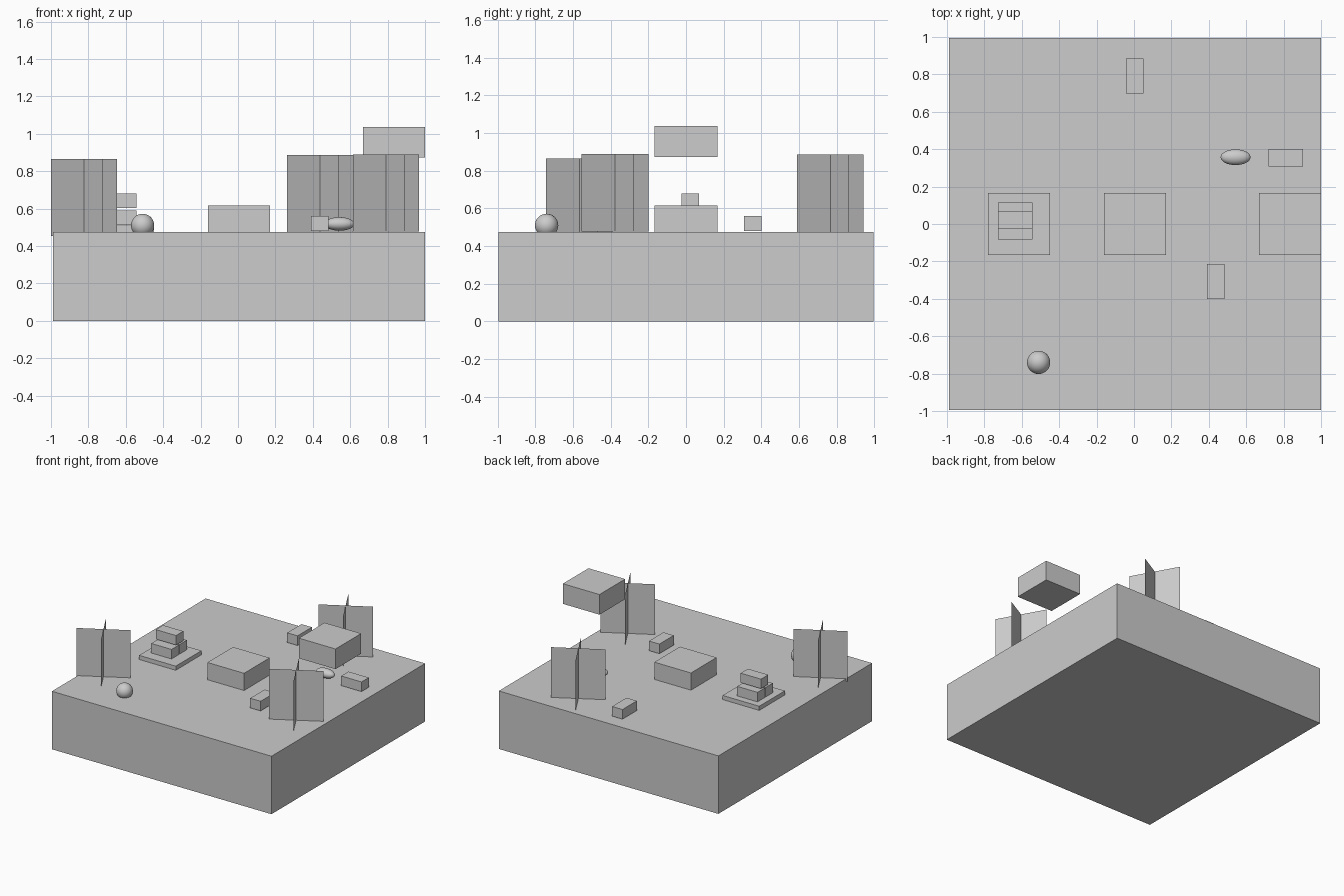
import bpy, bmesh, math
from mathutils import Matrix

if "Cube" in bpy.data.objects:
    bpy.data.objects.remove(bpy.data.objects["Cube"])

GREY = bpy.data.materials.new("light_grey")
GREY.diffuse_color = (0.604, 0.604, 0.604, 1)
GREY.use_nodes = True
GREY.node_tree.nodes["Principled BSDF"].inputs["Base Color"].default_value = GREY.diffuse_color


def make(name, bm, smooth=False):
    me = bpy.data.meshes.new(name)
    for f in bm.faces:
        f.smooth = smooth
    bm.to_mesh(me)
    bm.free()
    me.materials.append(GREY)
    ob = bpy.data.objects.new(name, me)
    bpy.context.collection.objects.link(ob)
    return ob


def box(name, center, size, z0, z1):
    """Box from its plan centre, plan size and height range."""
    bm = bmesh.new()
    m = Matrix.Translation((*center, (z0 + z1) / 2)) @ Matrix.Diagonal((*size, z1 - z0, 1))
    bmesh.ops.create_cube(bm, size=1, matrix=m)
    return make(name, bm)


def ball(name, center, radii):
    bm = bmesh.new()
    m = Matrix.Translation(center) @ Matrix.Diagonal((*radii, 1))
    bmesh.ops.create_uvsphere(bm, u_segments=32, v_segments=16, radius=1, matrix=m)
    return make(name, bm, True)


def crossed_cards(name, x, y, z0, z1, width=0.406, angle=math.radians(29.3)):
    """Two thin upright cards crossing at right angles."""
    bm = bmesh.new()
    for a in (angle, angle - math.pi / 2):
        dx, dy = math.cos(a) * width / 2, math.sin(a) * width / 2
        bm.faces.new([bm.verts.new((x + s * dx, y + s * dy, z))
                      for s, z in ((-1, z0), (1, z0), (1, z1), (-1, z1))])
    return make(name, bm)


# Ground
box("ground", (0.005, 0), (1.99, 1.99), 0, 0.475)

# Large blocks and the thin slab
box("middle_block", (0.005, 0), (0.332, 0.332), 0.45, 0.616)
box("floating_block", (0.834, 0), (0.332, 0.332), 0.872, 1.037)
box("slab", (-0.614, 0), (0.332, 0.332), 0.46, 0.509)

# Stack of small bricks on the slab
for i, (y, z) in enumerate(((-0.037, 0.511), (0.067, 0.511), (0.022, 0.602))):
    box(f"stacked_brick_{i + 1}", (-0.636, y), (0.184, 0.094), z, z + 0.078)

# Loose bricks on the ground
for i, (c, s) in enumerate((((0.438, -0.307), (0.094, 0.186)),
                            ((0.812, 0.355), (0.184, 0.094)),
                            ((0.003, 0.792), (0.094, 0.186)))):
    box(f"loose_brick_{i + 1}", c, s, 0.481, 0.56)

# Round pieces
ball("ball", (-0.51, -0.74, 0.51), (0.062, 0.062, 0.062))
ball("flat_pebble", (0.543, 0.357, 0.518), (0.08, 0.042, 0.036))

# Crossed cards for plants
crossed_cards("plant_left", -0.823, -0.566, 0.453, 0.865)
crossed_cards("plant_right", 0.791, -0.377, 0.478, 0.89)
crossed_cards("plant_back", 0.439, 0.766, 0.475, 0.887)
